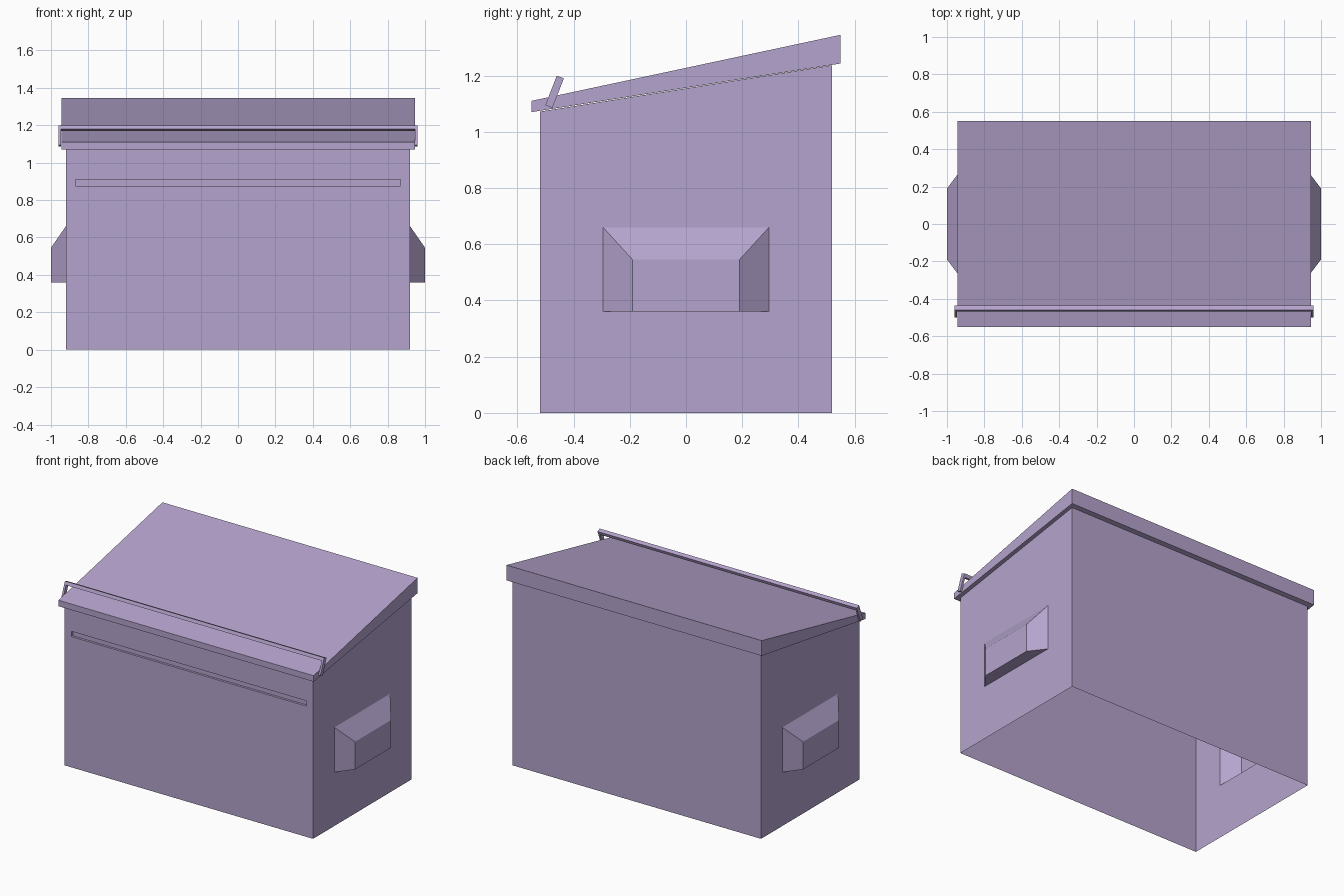
import bpy
import bmesh
from math import atan2
from mathutils import Vector

if "Cube" in bpy.data.objects:
    bpy.data.objects.remove(bpy.data.objects["Cube"], do_unlink=True)

# One painted-metal colour
paint = bpy.data.materials.new("lilac paint")
paint.use_nodes = True
colour = (0.46, 0.37, 0.61, 1)
paint.diffuse_color = colour
bsdf = next(n for n in paint.node_tree.nodes if n.type == "BSDF_PRINCIPLED")
bsdf.inputs["Base Color"].default_value = colour
bsdf.inputs["Roughness"].default_value = 0.8


def finish(bm, name):
    bmesh.ops.remove_doubles(bm, verts=bm.verts, dist=0.0005)
    bmesh.ops.recalc_face_normals(bm, faces=bm.faces)
    mesh = bpy.data.meshes.new(name)
    bm.to_mesh(mesh)
    bm.free()
    mesh.materials.append(paint)
    obj = bpy.data.objects.new(name, mesh)
    bpy.context.collection.objects.link(obj)
    return obj


def loft(bm, loops):
    """Bridge successive four-point loops and cap the last one."""
    rings = [[bm.verts.new(p) for p in loop] for loop in loops]
    for a, b in zip(rings, rings[1:]):
        for i in range(4):
            j = (i + 1) % 4
            bm.faces.new((a[i], a[j], b[j], b[i]))
    bm.faces.new(rings[-1])


def side_loop(x, y, low, front_top, back_top):
    return [(x, -y, low), (x, y, low), (x, y, back_top), (x, -y, front_top)]


def front_loop(y, x, low, top):
    return [(-x, y, low), (x, y, low), (x, y, top), (-x, y, top)]


# Body shell: open underneath, side walls pushed out into lifting pockets
W, D = 0.92, 0.52
FRONT_TOP, BACK_TOP = 1.072, 1.237
bm = bmesh.new()
for s in (-1, 1):
    loft(bm, [side_loop(s * W, D, 0, FRONT_TOP, BACK_TOP),
              side_loop(s * W, 0.295, 0.36, 0.66, 0.66),
              side_loop(s, 0.19, 0.36, 0.545, 0.545)])
# Front wall with a long shallow groove
loft(bm, [front_loop(-D, W, 0, FRONT_TOP),
          front_loop(-D, 0.87, 0.875, 0.91),
          front_loop(-D + 0.015, 0.87, 0.875, 0.91)])
# Back wall
loft(bm, [front_loop(D, W, 0, BACK_TOP)])
finish(bm, "bin_body")

# Sloping wedge lid
bm = bmesh.new()
profile = [(-0.55, 1.07), (0.55, 1.243), (0.55, 1.345), (-0.55, 1.11)]
ends = [[(x, y, z) for y, z in profile] for x in (-0.945, 0.945)]
loft(bm, ends)
bm.faces.new([bm.verts.new(p) for p in ends[0]])
finish(bm, "sloping_lid")


# Leaning handle: two end brackets and a cross bar
foot, head = Vector((0, -0.488, 1.09)), Vector((0, -0.447, 1.195))
lean = head - foot
tilt = -atan2(lean.y, lean.z)


def leaning_box(name, x, width, start, stop):
    bm = bmesh.new()
    bmesh.ops.create_cube(bm, size=1)
    bmesh.ops.scale(bm, verts=bm.verts, vec=(width, 0.027, lean.length * (stop - start)))
    obj = finish(bm, name)
    obj.location = foot + lean * (start + stop) / 2 + Vector((x, 0, 0))
    obj.rotation_euler.x = tilt


leaning_box("handle_bar", 0, 1.9, 0.8, 1)
for side, s in (("left", 1), ("right", -1)):
    leaning_box(side + "_handle_bracket", s * 0.9535, 0.013, 0, 1)
